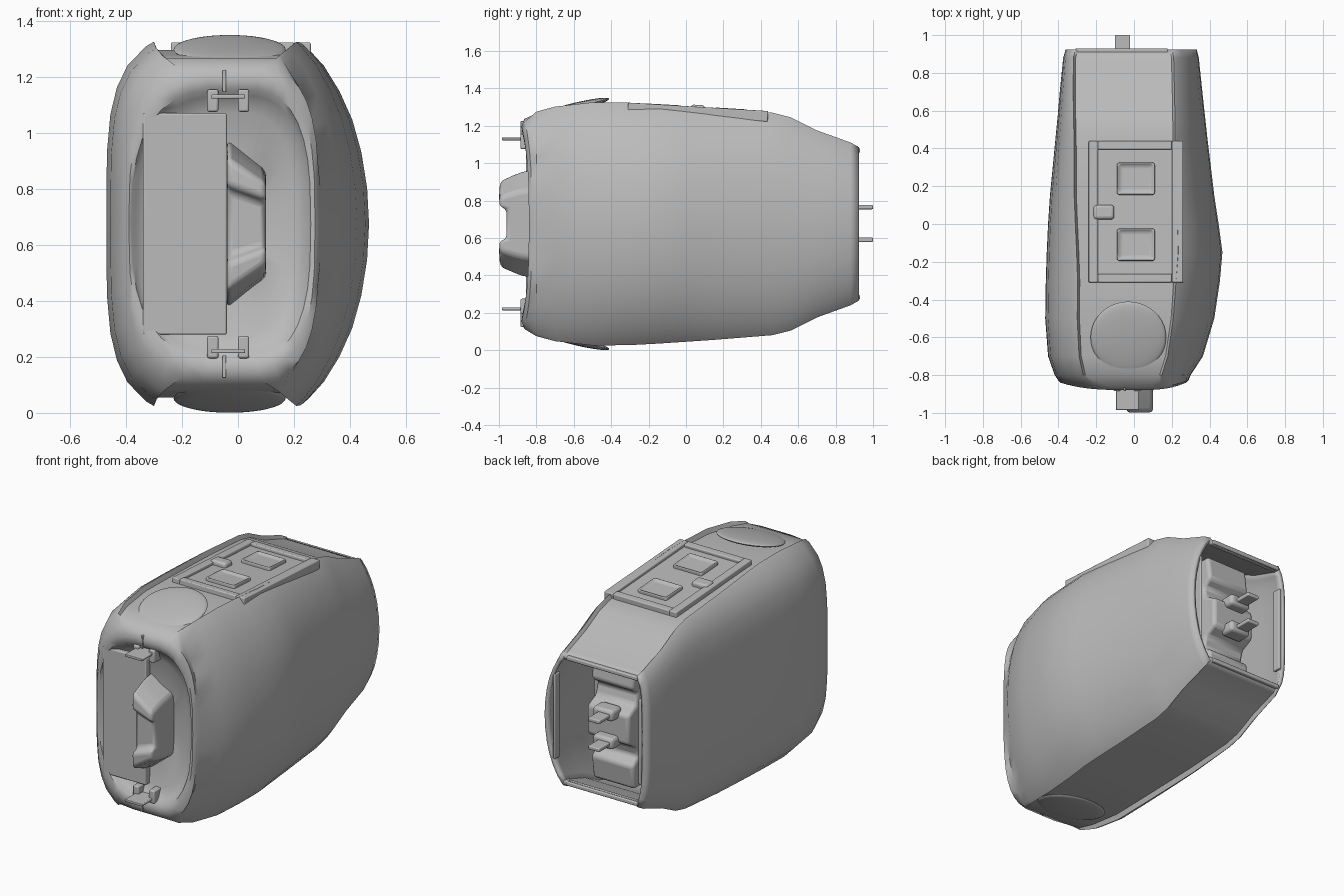
import bpy, bmesh, math
from mathutils import Matrix

if "Cube" in bpy.data.objects:
    bpy.data.objects.remove(bpy.data.objects["Cube"], do_unlink=True)

MID = 0.675  # height of the horizontal symmetry plane

grey = bpy.data.materials.new("plain grey")
grey.use_nodes = True
COLOUR = (0.5, 0.5, 0.5, 1)
grey.diffuse_color = COLOUR
for node in grey.node_tree.nodes:
    if node.type == 'BSDF_PRINCIPLED':
        node.inputs["Base Color"].default_value = COLOUR


def finish(name, bm, bevel=0, solid=0, angle=40):
    bmesh.ops.recalc_face_normals(bm, faces=bm.faces)
    mesh = bpy.data.meshes.new(name)
    bm.to_mesh(mesh)
    bm.free()
    mesh.materials.append(grey)
    obj = bpy.data.objects.new(name, mesh)
    bpy.context.collection.objects.link(obj)
    if solid:
        mod = obj.modifiers.new("wall", 'SOLIDIFY')
        mod.thickness, mod.offset = solid, -1
    if bevel:
        mod = obj.modifiers.new("round", 'BEVEL')
        mod.width, mod.segments, mod.limit_method = bevel, 3, 'ANGLE'
    bpy.ops.object.select_all(action='DESELECT')
    obj.select_set(True)
    bpy.context.view_layer.objects.active = obj
    bpy.ops.object.shade_smooth_by_angle(angle=math.radians(angle))
    return obj


def box(name, x, y, z, bevel=0, dish=0, place=None):
    """Box from ranges; dish sinks an inset top face."""
    bm = bmesh.new()
    size = [b - a for a, b in (x, y, z)]
    centre = [(a + b) / 2 for a, b in (x, y, z)]
    bmesh.ops.create_cube(bm, size=1, matrix=Matrix.Translation(centre) @ Matrix.Diagonal((*size, 1)))
    if dish:
        top = max(bm.faces, key=lambda f: f.calc_center_median().z)
        bmesh.ops.inset_region(bm, faces=[top], thickness=0.025)
        bmesh.ops.translate(bm, verts=top.verts, vec=(0, 0, -dish))
    if place:
        bm.transform(place)
    return finish(name, bm, bevel)


def prism(name, half, x0, x1, bevel=0, taper=1):
    """Half outline of (y, height), mirrored, extruded across x; taper shrinks the far side."""
    outline = [(y, MID + z) for y, z in half] + [(y, MID - z) for y, z in half[::-1]]
    bm = bmesh.new()
    face = bm.faces.new([bm.verts.new((x0, y, z)) for y, z in outline])
    for v in bmesh.ops.extrude_face_region(bm, geom=[face])["geom"]:
        if isinstance(v, bmesh.types.BMVert):
            v.co.x = x1
            v.co.z = MID + (v.co.z - MID) * taper
    return finish(name, bm, bevel)


# Housing: sections lofted from the front dish to the open back
RIGHT = [(1, 0), (0.985, 0.2), (0.94, 0.4), (0.87, 0.58), (0.77, 0.74), (0.65, 0.88), (0.53, 0.975), (0.49, 1)]
LEFT = [(1, 0), (1, 0.2), (0.995, 0.4), (0.97, 0.6), (0.92, 0.75), (0.84, 0.87), (0.7, 0.975), (0.64, 1)]


def mirrored(upper):
    """Close an upper half ring of (x, y, height) with its lower mirror image."""
    top = [(x, y, MID + z) for x, y, z in upper]
    return top + [(x, y, MID - z) for x, y, z in upper[-2:0:-1]]


def section(y, left, right, height, square, recess):
    r = [(right * (u + (1 - u) * square * 0.4), y, v * height) for u, v in RIGHT]
    l = [(-left * (u + (1 - u) * square), y, v * height) for u, v in LEFT]
    floor = height - recess
    strip = [(r[-1][0] - 0.012, y, floor), (l[-1][0] + 0.012, y, floor)]
    return mirrored(r + strip + l[::-1])


def oval(y, left, right, height, power):
    """Rounded ring, set back at the sides."""
    half = []
    for width, sign in ((right, 1), (left, -1)):
        arc = []
        for i in range(9):
            t = math.radians(82) * i / 8
            c, s = math.cos(t), math.sin(t)
            arc.append((sign * width * c ** power, y + 0.04 * c * c, height * s ** power))
        half += arc if sign > 0 else arc[::-1]
    return mirrored(half)


# y, left width, right width, half height, roundness power
OVALS = [
    (-0.805, 0.15, 0.09, 0.2, 0.8),
    (-0.82, 0.31, 0.2, 0.4, 0.75),
    (-0.845, 0.365, 0.245, 0.46, 0.7),
    (-0.875, 0.38, 0.26, 0.485, 0.7),
    (-0.88, 0.39, 0.275, 0.525, 0.65),
    (-0.865, 0.403, 0.29, 0.565, 0.6),
]
# y, left width, right width, half height, squareness, strip recess
STATIONS = [
    (-0.8, 0.42, 0.3, 0.6, 0, 0.01),
    (-0.7, 0.455, 0.365, 0.627, 0, 0.025),
    (-0.5, 0.47, 0.425, 0.65, 0, 0.03),
    (-0.3, 0.467, 0.455, 0.648, 0, 0.03),
    (-0.15, 0.462, 0.468, 0.64, 0.05, 0.03),
    (0.0, 0.455, 0.448, 0.63, 0.12, 0.03),
    (0.15, 0.445, 0.425, 0.62, 0.2, 0.03),
    (0.46, 0.415, 0.388, 0.595, 0.35, 0.025),
    (0.56, 0.405, 0.377, 0.57, 0.42, 0.025),
    (0.7, 0.393, 0.362, 0.5, 0.5, 0.025),
    (0.88, 0.375, 0.343, 0.435, 0.6, 0.02),
    (0.925, 0.362, 0.332, 0.41, 0.6, 0.01),
]
bm = bmesh.new()
sections = [oval(*o) for o in OVALS] + [section(*s) for s in STATIONS]
rings = [[bm.verts.new(p) for p in ring] for ring in sections]
for a, b in zip(rings, rings[1:]):
    for i in range(len(a)):
        j = (i + 1) % len(a)
        bm.faces.new((a[i], a[j], b[j], b[i]))
cap = bm.faces.new(rings[0])
bmesh.ops.triangulate(bm, faces=[cap])
finish("housing", bm, solid=0.025, angle=45)

# Front: flat door, shaped grip and hinge pins
box("front_door", (-0.34, -0.04), (-0.855, -0.76), (0.28, 1.07), 0.006)
prism("front_grip", [(-0.76, 0.31), (-0.88, 0.285), (-0.93, 0.265), (-0.995, 0.235), (-1.0, 0.14), (-0.96, 0.12)],
      -0.04, 0.1, 0.02, 0.62)
for label, sign in (("upper", 1), ("lower", -1)):
    def span(a, b):
        return tuple(sorted((MID + sign * a, MID + sign * b)))
    box(label + "_front_pin", (-0.095, 0.025), (-0.985, -0.84), span(0.447, 0.462), 0.004)
    for side, x in (("left", 0.0), ("right", -0.11)):
        box(f"{label}_hinge_{side}", (x, x + 0.04), (-0.885, -0.8), span(0.4, 0.48), 0.008)
    box(label + "_front_seam", (-0.055, -0.042), (-0.884, -0.83), span(0.47, 0.55), 0.004)

# Tilted round domes in the top and bottom strips
for label, sign in (("top", 1), ("bottom", -1)):
    bm = bmesh.new()
    bmesh.ops.create_uvsphere(bm, u_segments=40, v_segments=16, radius=1)
    bm.transform(Matrix.Translation((-0.03, -0.6, MID + sign * 0.623))
                 @ Matrix.Rotation(sign * 0.24, 4, 'X') @ Matrix.Diagonal((0.2, 0.195, 0.023, 1)))
    finish(label + "_dome", bm, angle=60)

# Control panel on top: frame, floor, two dished buttons and a small switch
tilt = Matrix.Translation((0.01, 0.065, 1.293)) @ Matrix.Rotation(-0.06, 4, 'X')
box("panel_floor", (-0.24, 0.24), (-0.37, 0.37), (-0.05, -0.01), 0, 0, tilt)
for name, x, y in (("left_rail", (0.19, 0.25), (-0.375, 0.375)), ("right_rail", (-0.25, -0.2), (-0.375, 0.375)),
                   ("front_rail", (-0.2, 0.19), (-0.375, -0.33)), ("back_rail", (-0.2, 0.19), (0.33, 0.375))):
    box("panel_" + name, x, y, (-0.05, 0.008), 0.006, 0, tilt)
for name, y in (("front_button", -0.175), ("back_button", 0.175)):
    box(name, (-0.1, 0.1), (y - 0.085, y + 0.085), (-0.03, 0.016), 0.012, 0.018, tilt)
box("small_switch", (-0.225, -0.115), (-0.04, 0.035), (-0.03, 0.018), 0.015, 0, tilt)

# Back opening: inner wall, lips, centre column with hooks
box("inner_wall", (-0.34, 0.27), (0.5, 0.52), (0.25, 1.1))
for label, z in (("top", (1.055, 1.08)), ("bottom", (0.27, 0.295))):
    box(label + "_back_lip", (-0.31, 0.18), (0.89, 0.93), z, 0.006)
for label, x in (("left", (0.26, 0.275)), ("right", (-0.335, -0.315))):
    box(label + "_back_lip", x, (0.87, 0.925), (0.41, 0.94), 0.006)
prism("back_column", [(0.52, 0.39), (0.78, 0.39), (0.8, 0.24), (0.74, 0.2), (0.76, 0.13), (0.84, 0.09)],
      -0.19, 0.1, 0.02)
for label, z in (("upper", 0.765), ("lower", 0.59)):
    box(label + "_back_hook", (-0.1, -0.02), (0.78, 1.0), (z - 0.012, z + 0.012), 0.006)
    box(label + "_hook_base", (-0.12, 0.02), (0.8, 0.9), (z - 0.035, z + 0.035), 0.02)
